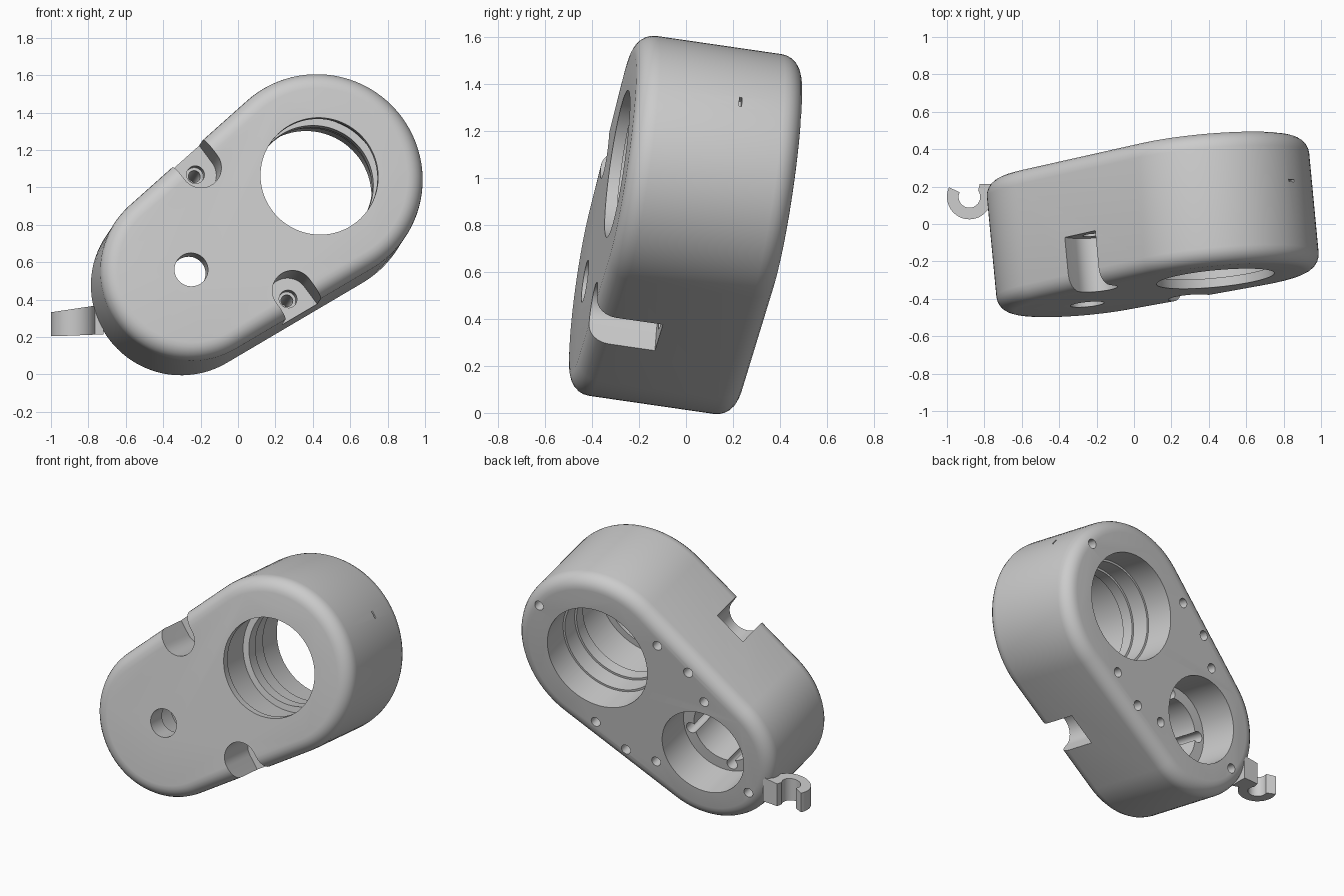
import bpy, bmesh
from math import pi, sin, cos, asin
from mathutils import Matrix, Vector

cube = bpy.data.objects.get("Cube")
if cube:
    bpy.data.objects.remove(cube, do_unlink=True)

# Main dimensions, in a local frame: x along the body, z out of the front face
LENGTH, SMALL_R, BIG_R, DEPTH = 0.859, 0.48, 0.563, 0.715


def loft(name, loops):
    """Closed solid through a list of equal-length loops, capped at both ends."""
    bm = bmesh.new()
    rings = [[bm.verts.new(p) for p in loop] for loop in loops]
    for low, high in zip(rings, rings[1:]):
        for i in range(len(low)):
            j = (i + 1) % len(low)
            bm.faces.new((low[i], low[j], high[j], high[i]))
    bm.faces.new(rings[0][::-1])
    bm.faces.new(rings[-1])
    bmesh.ops.recalc_face_normals(bm, faces=bm.faces)
    mesh = bpy.data.meshes.new(name)
    bm.to_mesh(mesh)
    bm.free()
    obj = bpy.data.objects.new(name, mesh)
    bpy.context.collection.objects.link(obj)
    return obj


def arc(x, y, r, start, end, steps):
    angles = [start + (end - start) * i / steps for i in range(steps + 1)]
    return [(x + r * cos(t), y + r * sin(t)) for t in angles]


def at_height(points, z):
    return [(x, y, z) for x, y in points]


def lathe(name, x, y, profile, sides=64):
    return loft(name, [at_height(arc(x, y, r, 0, 2 * pi, sides)[:-1], z)
                       for r, z in profile])


def prism(name, points, z0, z1):
    return loft(name, [at_height(points, z0), at_height(points, z1)])


def outline(inset):
    """Two end arcs joined by tangent lines."""
    lean = asin((BIG_R - SMALL_R) / LENGTH)
    side = pi / 2 + lean
    return (arc(LENGTH, 0, BIG_R - inset, -side, side, 48)
            + arc(0, 0, SMALL_R - inset, side, 2 * pi - side, 40))


def cut(target, cutter):
    mod = target.modifiers.new("cut", "BOOLEAN")
    mod.operation = "DIFFERENCE"
    mod.solver = "EXACT"
    mod.object = cutter
    cutter.hide_render = True
    bpy.context.view_layer.objects.active = target
    bpy.ops.object.modifier_apply(modifier=mod.name)
    bpy.data.objects.remove(cutter, do_unlink=True)


def smooth(obj):
    bpy.ops.object.select_all(action="DESELECT")
    obj.select_set(True)
    bpy.context.view_layer.objects.active = obj
    bpy.ops.object.shade_smooth_by_angle(angle=pi / 6)


# Housing body with rounded front and back rims
FILLET, STEPS = 0.088, 6
loops = []
for i in range(STEPS + 1):
    t = pi / 2 * i / STEPS
    loops.append(at_height(outline(FILLET * (1 - sin(t))), -FILLET * (1 - cos(t))))
loops += [at_height([p[:2] for p in loop], -DEPTH - loop[0][2])
          for loop in reversed(loops)]
housing = loft("housing", loops)

# Large stepped bore, right through
cut(housing, lathe("large_bore", LENGTH, 0, [
    (0.316, 0.1), (0.316, -0.05), (0.36, -0.05), (0.36, -0.32),
    (0.32, -0.32), (0.32, -0.4), (0.334, -0.4), (0.334, -0.52),
    (0.347, -0.52), (0.347, -0.8)], 96))

# Small stepped bore with a narrow shaft hole at the front
cut(housing, lathe("small_bore", 0, 0, [
    (0.09, 0.1), (0.09, -0.14), (0.21, -0.14), (0.21, -0.45),
    (0.283, -0.45), (0.283, -0.8)], 72))

# Screw slots around the small bore ledge
for x in (-0.165, 0.165):
    for y in (-0.165, 0.165):
        cut(housing, lathe("ledge_slot", x, y, [(0.036, -0.2), (0.036, -0.5)], 16))

# Side pockets with their screw holes running to the back
for side in (1, -1):
    pocket = arc(0.373, 0.412, 0.11, -pi, 0, 20)
    pocket += [(0.483, 0.8), (0.263, 0.8)]
    pocket = [(x, side * y) for x, y in pocket]
    cut(housing, prism("pocket", pocket, 0.1, -0.29))
    cut(housing, lathe("pocket_screw_hole", 0.373, side * 0.415,
                       [(0.048, -0.2), (0.048, -0.36), (0.032, -0.36), (0.032, -0.8)], 24))

# Cover screw holes in the back face, three around each bore
for centre, radius, start in ((0, 0.37, pi), (LENGTH, 0.475, 0)):
    for k in range(3):
        t = start + k * 2 * pi / 3
        cut(housing, lathe("cover_screw_hole", centre + radius * cos(t),
                           radius * sin(t), [(0.031, -0.48), (0.031, -0.8)], 20))

# Tiny slit in the large rounded end
slit = [(-0.024, -0.435), (0.024, -0.435), (0.024, -0.447), (-0.024, -0.447)]
cut(housing, loft("slit", [[(x, y, z) for y, z in slit]
                           for x in (LENGTH + BIG_R - 0.03, LENGTH + BIG_R + 0.05)]))

# Tilt the housing into place
back = Vector((-0.095, 1, -0.145)).normalized()
along = Vector((0.685, 0.135, 0.5))
along = (along - back * along.dot(back)).normalized()
across = along.cross(back)
place = Matrix((along, across, -back)).transposed().to_4x4()
place.translation = (-0.25, -0.43, 0.56)
housing.data.transform(place)
smooth(housing)

# Cable clip: an open hook on an upright axis, with an arm into the body
CX, CY = -0.88, 0.145
hook = arc(CX, CY, 0.12, pi * 0.86, pi * 1.9, 24)
hook += [(-0.72, 0.09), (-0.72, 0.215), (CX + 0.055, 0.215)]
hook += arc(CX, CY, 0.058, pi * 2.2, pi * 0.86, 16)
hook_low = [(x, y, 0.205 + 0.04 * max(0, x + 0.95)) for x, y in hook]
hook_high = [(x, y, 0.365 + 0.15 * (x + 0.78)) for x, y in hook]
clip = loft("cable_clip", [hook_low, hook_high])
smooth(clip)
